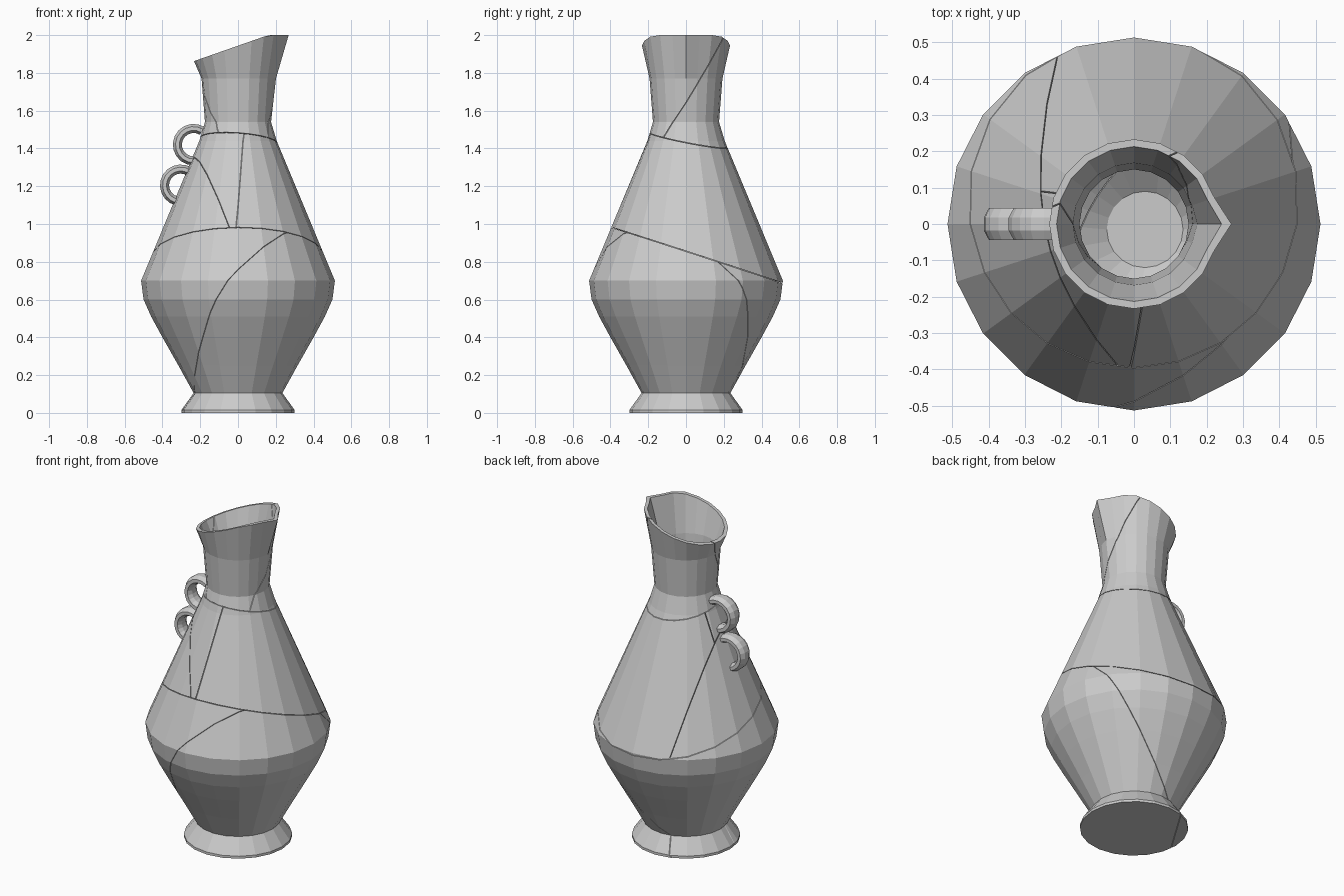
import bpy, bmesh
from math import sin, cos, radians, tau
from mathutils import Vector

if "Cube" in bpy.data.objects:
    bpy.data.objects.remove(bpy.data.objects["Cube"])

SIDES = 20
GAP = 0.0015


def rim_z(x):
    return min(2.0, 1.944 + 0.35 * x)


def ring(bm, r, z, spout=0.0, cx=0.0, cy=0.0):
    verts = []
    for i in range(SIDES):
        a = tau * i / SIDES
        rr = r + (spout if i == 0 else 0)
        x, y = cx + rr * cos(a), cy + rr * sin(a)
        verts.append(bm.verts.new((x, y, rim_z(x) if z is None else z)))
    return verts


def copy_bm(bm):
    return bm.copy()


def split(bm, p1, p2, p3):
    """Cut along the plane of three points, returning both capped halves."""
    p1, p2, p3 = Vector(p1), Vector(p2), Vector(p3)
    n = (p2 - p1).cross(p3 - p1).normalized()
    halves = []
    for s in (1, -1):
        half = copy_bm(bm)
        geom = half.verts[:] + half.edges[:] + half.faces[:]
        res = bmesh.ops.bisect_plane(half, geom=geom, dist=1e-6, plane_co=p1 + n * s * GAP,
                                     plane_no=n * s, clear_inner=True)
        cut = [e for e in res["geom_cut"] if isinstance(e, bmesh.types.BMEdge)]
        bmesh.ops.triangle_fill(half, use_beauty=True, edges=cut, normal=-n * s)
        bmesh.ops.recalc_face_normals(half, faces=half.faces[:])
        halves.append(half)
    return halves


def finish(bm, name):
    me = bpy.data.meshes.new(name)
    bm.to_mesh(me)
    bm.free()
    ob = bpy.data.objects.new(name, me)
    bpy.context.collection.objects.link(ob)
    return ob


# whole vessel: outer wall up to the slanted rim, then inner wall down to the floor
outer = [(.30, 0), (.30, .015), (.235, .105), (.315, .25), (.40, .40), (.46, .51),
         (.50, .60), (.513, .70), (.205, 1.44), (.175, 1.54), (.193, 1.77)]
inner = [(.168, 1.77), (.15, 1.54), (.178, 1.44), (.485, .70), (.47, .60), (.37, .40), (.25, .25)]
vase = bmesh.new()
rings = [ring(vase, r, z, .008 if z > 1.7 else 0) for r, z in outer]
rings.append(ring(vase, .233, None, .035))
rings.append(ring(vase, .213, None, .028))
rings += [ring(vase, r, z, .006 if z > 1.7 else 0) for r, z in inner]
rings.append(ring(vase, .105, .13, 0, .03, -.015))
for a, b in zip(rings, rings[1:]):
    for i in range(SIDES):
        j = (i + 1) % SIDES
        vase.faces.new((a[i], a[j], b[j], b[i]))
vase.faces.new(rings[0][::-1])
vase.faces.new(rings[-1])
bmesh.ops.recalc_face_normals(vase, faces=vase.faces[:])


def by_height(pair):
    return sorted(pair, key=lambda b: sum(v.co.z for v in b.verts) / len(b.verts))


def by_x(pair):
    return sorted(pair, key=lambda b: sum(v.co.x for v in b.verts) / len(b.verts))


# fracture into shards
lower, upper = by_height(split(vase, (0, -.39, .98), (0, .5, .69), (-.45, 0, .85)))
middle, neck = by_height(split(upper, (.1, -.15, 1.467), (.1, .2, 1.40), (-.2, 0, 1.46)))
neck_a, neck_b = split(neck, (.13, .19, 1.97), (-.21, .06, 1.88), (.13, -.12, 1.467))
mid_left, mid_right = by_x(split(middle, (-.05, -.38, .99), (-.265, .1, 1.3), (-.21, .44, .72)))
mid_front, mid_back = by_x(split(mid_right, (-.255, .1, 1.3), (.03, -.2, 1.45), (-.01, -.39, .99)))
low_a, low_b = split(lower, (0, -.49, .76), (.4, .27, .67), (-.23, -.05, .1))
for bm, name in ((neck_a, "neck_shard_a"), (neck_b, "neck_shard_b"),
                 (mid_left, "shoulder_shard_left"), (mid_front, "shoulder_shard_front"),
                 (mid_back, "shoulder_shard_back"), (low_a, "base_shard_a"), (low_b, "base_shard_b")):
    finish(bm, name)


# curled handle: flattened tube swept along an arc on the left side
def handle(name, cx, cz, start, end, steps=11, r=.086):
    bm = bmesh.new()
    loops = []
    for s in range(steps + 1):
        t = radians(start + (end - start) * s / steps)
        loop = []
        for k in range(8):
            u = tau * (k + .5) / 8
            rad = r + .026 * cos(u)
            loop.append(bm.verts.new((cx + rad * cos(t), .048 * sin(u), cz + rad * sin(t))))
        loops.append(loop)
    for a, b in zip(loops, loops[1:]):
        for k in range(8):
            m = (k + 1) % 8
            bm.faces.new((a[k], a[m], b[m], b[k]))
    bm.faces.new(loops[0])
    bm.faces.new(loops[-1][::-1])
    bmesh.ops.recalc_face_normals(bm, faces=bm.faces[:])
    finish(bm, name)


handle("handle_upper", -.235, 1.42, 58, 272)
handle("handle_lower", -.303, 1.205, 58, 255)
vase.free()
